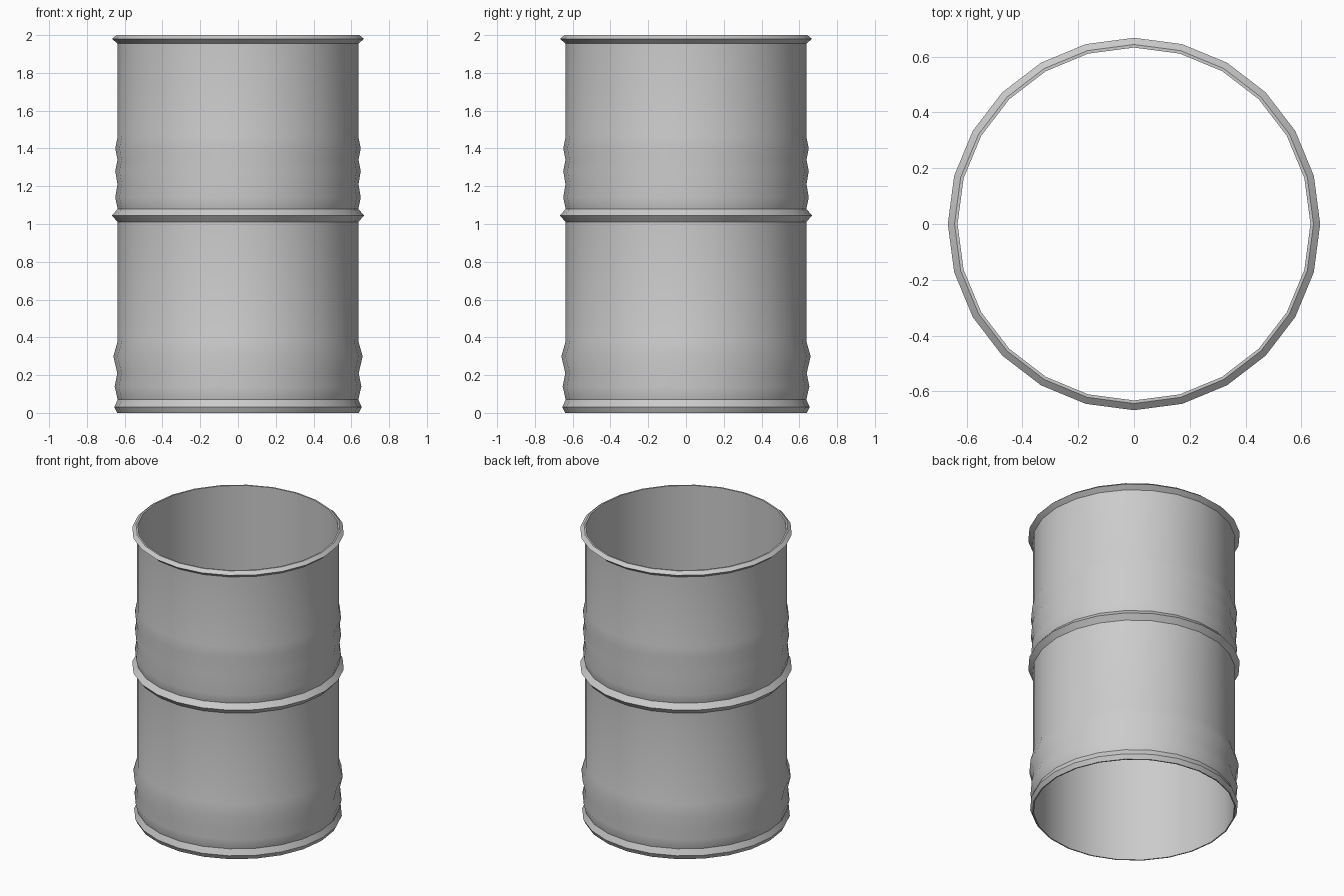
import bpy, bmesh, math

if "Cube" in bpy.data.objects:
    bpy.data.objects.remove(bpy.data.objects["Cube"])

SIDES = 24

# Closed wall section (radius, height): outer ribs and rims, then the plain inner wall
profile = [
    (0.64, 0.0), (0.655, 0.03), (0.637, 0.07),            # bottom rim
    (0.653, 0.14), (0.639, 0.21), (0.66, 0.30), (0.637, 0.38),  # lower ribs
    (0.637, 1.01), (0.667, 1.045), (0.637, 1.08),         # middle hoop
    (0.65, 1.14), (0.638, 1.21), (0.65, 1.28), (0.638, 1.34),
    (0.65, 1.40), (0.637, 1.465),                         # upper ribs
    (0.637, 1.955), (0.667, 1.98), (0.643, 2.0),          # top rim
    (0.632, 2.0), (0.632, 0.0),                           # inner wall
]

# Revolve the section into an open-ended drum
bm = bmesh.new()
rings = []
for i in range(SIDES):
    a = 2 * math.pi * i / SIDES
    rings.append([bm.verts.new((r * math.cos(a), r * math.sin(a), z)) for r, z in profile])
n = len(profile)
for i in range(SIDES):
    p, q = rings[i], rings[(i + 1) % SIDES]
    for j in range(n):
        k = (j + 1) % n
        bm.faces.new((p[j], q[j], q[k], p[k]))
bmesh.ops.recalc_face_normals(bm, faces=bm.faces)

mesh = bpy.data.meshes.new("drum_shell")
bm.to_mesh(mesh)
bm.free()
drum = bpy.data.objects.new("drum_shell", mesh)
bpy.context.collection.objects.link(drum)

# Smooth body and ribs, crisp rims
bpy.context.view_layer.objects.active = drum
drum.select_set(True)
bpy.ops.object.shade_smooth_by_angle(angle=math.radians(31))
